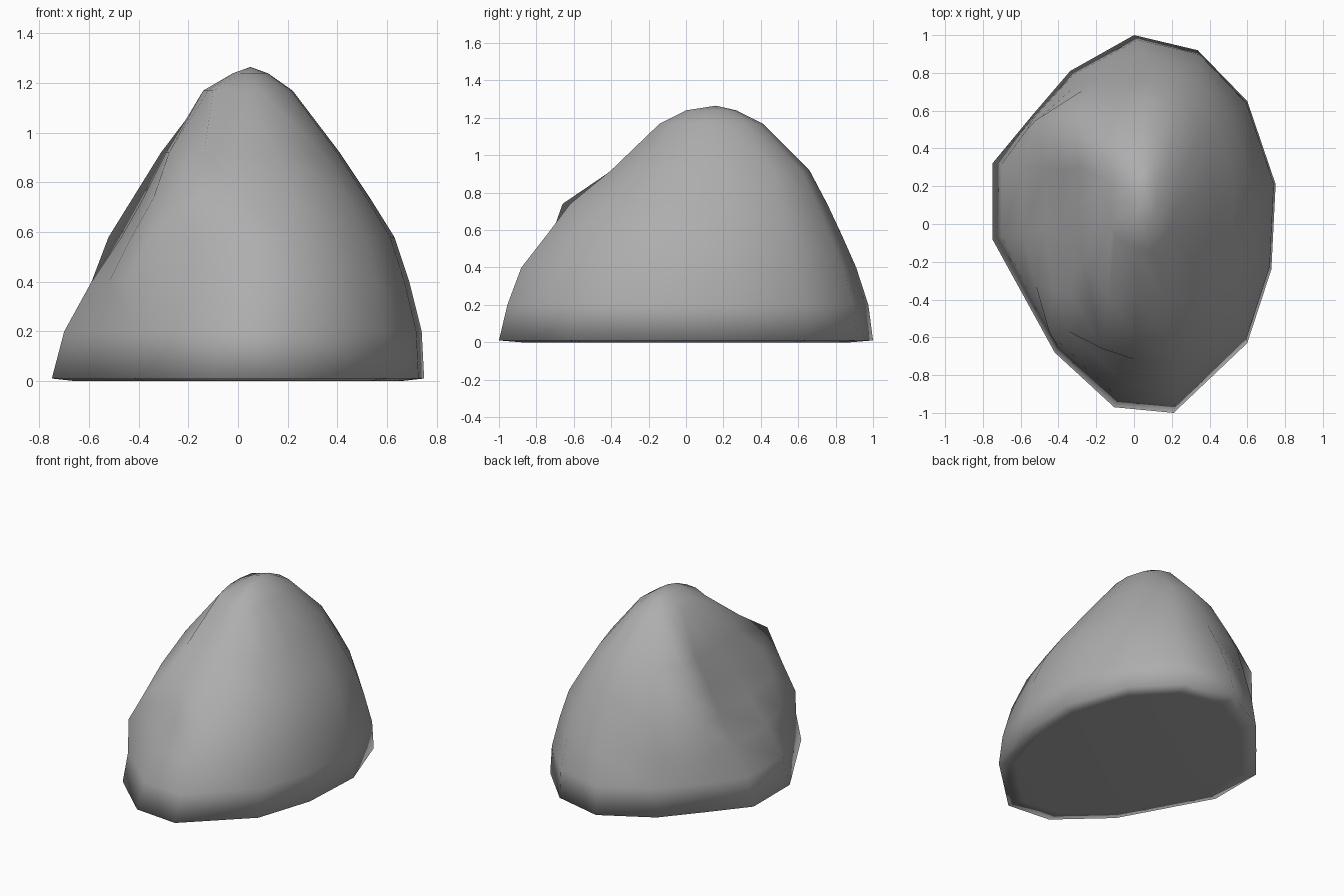
import bpy
import bmesh

cube = bpy.data.objects.get("Cube")
if cube:
    bpy.data.objects.remove(cube, do_unlink=True)

# Irregular footprint, scaled to a unit box
outline = [(0, 1), (.45, .92), (.8, .65), (1, .21), (.97, -.24), (.8, -.63),
           (.28, -1), (-.14, -.97), (-.56, -.68), (-.78, -.38), (-1, -.08),
           (-1, .32), (-.73, .565), (-.45, .81)]
# Corners that bulge out: front shoulder, its flank, back cliff and its neighbour
SHOULDER, FLANK, CLIFF, BESIDE_CLIFF = 8, 9, 12, 13

# Height, x range, y range, then shoulder, flank and cliff push of each level
levels = [
    (.01, (-.75, .75), (-1, 1), (0, 0), (0, 0), (0, 0)),
    (.2, (-.7, .74), (-.955, .975), (-.02, 0), (-.02, 0), (-.03, 0)),
    (.4, (-.59, .69), (-.88, .91), (-.14, .02), (-.07, 0), (-.15, -.02)),
    (.58, (-.47, .63), (-.74, .83), (-.12, -.08), (-.08, -.1), (-.2, .06)),
    (.74, (-.38, .53), (-.62, .755), (.01, -.26), (-.06, -.17), (-.165, .07)),
    (.92, (-.29, .41), (-.4, .66), (0, -.165), (-.065, -.11), (-.115, .04)),
    (1.17, (-.14, .22), (-.14, .41), (-.04, -.02), (-.02, -.03), (-.03, .04)),
    (1.24, (-.02, .12), (0, .27), (0, 0), (0, 0), (0, 0)),
]

# Rock body: stacked rings with a peak
bm = bmesh.new()
n = len(outline)
rings = []
for z, (x0, x1), (y0, y1), shoulder, flank, cliff in levels:
    pushes = {SHOULDER: shoulder, FLANK: flank, CLIFF: cliff,
              BESIDE_CLIFF: (cliff[0] / 2, cliff[1] / 2)}
    ring = []
    for i, (u, v) in enumerate(outline):
        px, py = pushes.get(i, (0, 0))
        x = (x0 + x1) / 2 + u * (x1 - x0) / 2 + px
        y = (y0 + y1) / 2 + v * (y1 - y0) / 2 + py
        ring.append(bm.verts.new((x, y, z)))
    rings.append(ring)

# Flat underside, just inside the rim
underside = [bm.verts.new((v.co.x * .88, v.co.y * .88, 0)) for v in rings[0]]
rings.insert(0, underside)
bm.faces.new(underside)

for low, high in zip(rings, rings[1:]):
    for i in range(n):
        j = (i + 1) % n
        bm.faces.new((low[i], low[j], high[j], high[i]))
peak = bm.verts.new((.05, .16, 1.265))
for i in range(n):
    bm.faces.new((rings[-1][i], rings[-1][(i + 1) % n], peak))
bmesh.ops.recalc_face_normals(bm, faces=bm.faces)
for face in bm.faces:
    face.smooth = True

mesh = bpy.data.meshes.new("rock")
bm.to_mesh(mesh)
bm.free()
rock = bpy.data.objects.new("rock", mesh)
bpy.context.collection.objects.link(rock)

# Stone colour
stone = bpy.data.materials.new("stone grey")
stone.use_nodes = True
grey = (.42, .42, .42, 1)
stone.diffuse_color = grey
stone.node_tree.nodes["Principled BSDF"].inputs["Base Color"].default_value = grey
mesh.materials.append(stone)
